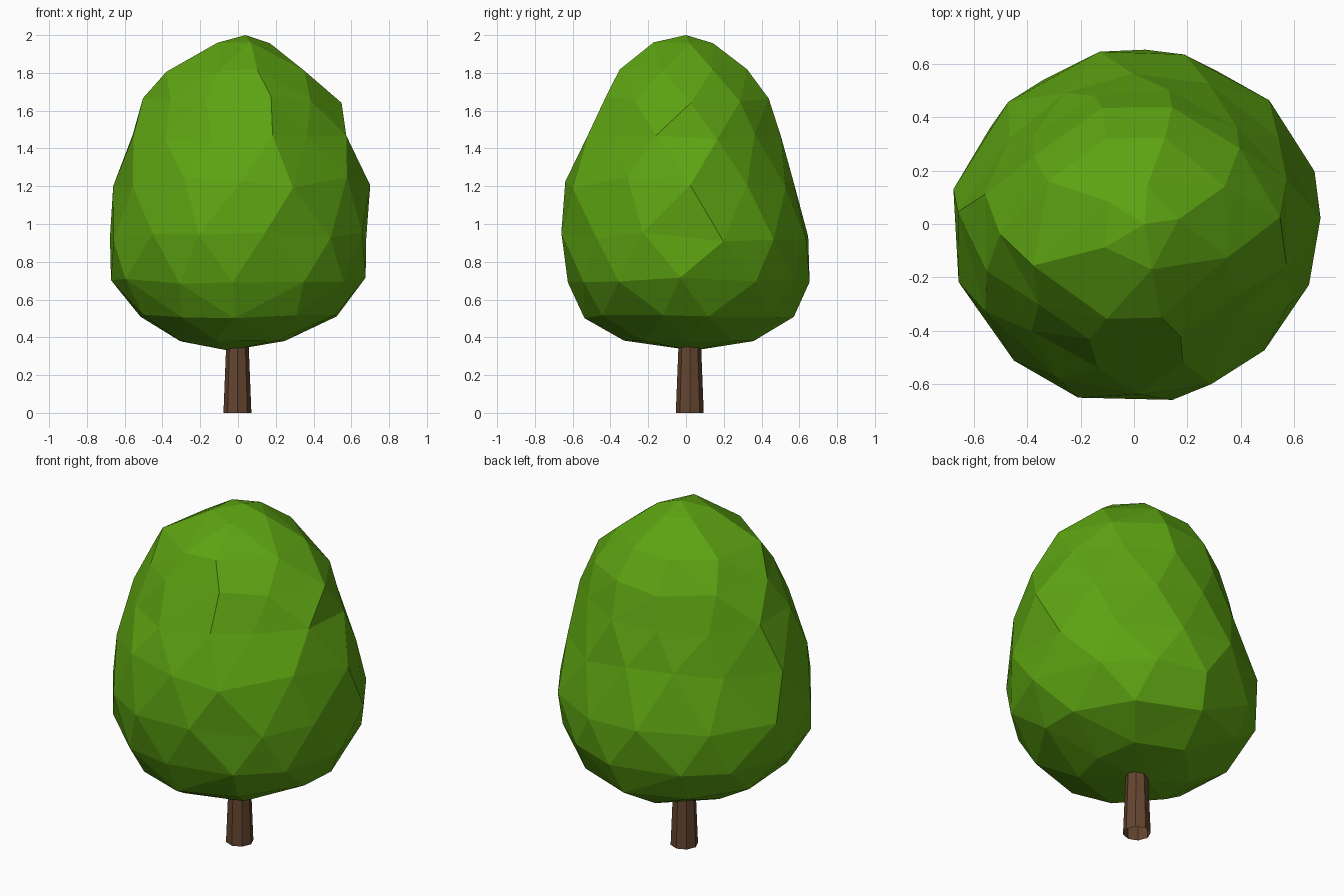
import bpy, bmesh, math, random
from mathutils import Vector

random.seed(11)
if "Cube" in bpy.data.objects:
    bpy.data.objects.remove(bpy.data.objects["Cube"], do_unlink=True)


def material(name, rgb):
    mat = bpy.data.materials.new(name)
    mat.use_nodes = True
    mat.diffuse_color = (*rgb, 1)
    mat.node_tree.nodes["Principled BSDF"].inputs["Base Color"].default_value = (*rgb, 1)
    return mat


def make_object(name, bm, mat):
    bmesh.ops.recalc_face_normals(bm, faces=bm.faces)
    mesh = bpy.data.meshes.new(name)
    bm.to_mesh(mesh)
    bm.free()
    mesh.materials.append(mat)
    obj = bpy.data.objects.new(name, mesh)
    bpy.context.collection.objects.link(obj)
    return obj


# Directions, in degrees around the trunk, in which the crown's reach is given
DIRECTIONS = (0, 30, 90, 150, 180, 210, 270, 330, 360)
# Crown rings: side count, height, reach in each direction
RINGS = [
    (7, 0.38, 0.24, 0.30, 0.36, 0.33, 0.29, 0.34, 0.34, 0.28),
    (10, 0.51, 0.52, 0.56, 0.56, 0.55, 0.52, 0.54, 0.53, 0.54),
    (12, 0.70, 0.67, 0.66, 0.64, 0.64, 0.67, 0.67, 0.61, 0.65),
    (12, 0.93, 0.70, 0.68, 0.66, 0.65, 0.70, 0.69, 0.66, 0.69),
    (12, 1.22, 0.70, 0.63, 0.56, 0.56, 0.67, 0.64, 0.64, 0.66),
    (12, 1.45, 0.63, 0.55, 0.50, 0.49, 0.62, 0.55, 0.54, 0.58),
    (10, 1.66, 0.54, 0.48, 0.44, 0.45, 0.51, 0.46, 0.45, 0.49),
    (8, 1.81, 0.32, 0.38, 0.33, 0.35, 0.40, 0.40, 0.36, 0.40),
    (5, 1.96, 0.17, 0.16, 0.14, 0.12, 0.12, 0.13, 0.18, 0.18),
]


def reach(angle, sides):
    degrees = math.degrees(angle) % 360
    spans = zip(DIRECTIONS, DIRECTIONS[1:], sides, sides[1:] + sides[:1])
    for low, high, first, last in spans:
        if low <= degrees <= high:
            return first + (last - first) * (degrees - low) / (high - low)


def hollow(angle, z):
    # Fold between two leaf clumps near the front left
    turn = math.remainder(angle - math.radians(-45), math.tau)
    return 0.06 * math.exp(-(turn / 0.3) ** 2 - ((z - 1.52) / 0.15) ** 2)


# Crown: facets are laid out on a ball, then pulled to the tree's outline
bm = bmesh.new()
targets = {}


def add_point(polar, angle, target):
    ball = Vector((math.sin(polar) * math.cos(angle), math.sin(polar) * math.sin(angle), -math.cos(polar)))
    targets[bm.verts.new(ball)] = target


add_point(0, 0, Vector((-0.05, 0.04, 0.33)))
add_point(math.pi, 0, Vector((0.04, 0, 2)))
for i, (count, height, *sides) in enumerate(RINGS):
    polar = math.pi * (i + 1) / (len(RINGS) + 1)
    start = (i % 2) * math.pi / count
    for k in range(count):
        angle = start + (k + random.uniform(-0.15, 0.15)) * math.tau / count
        lift = random.uniform(-0.03, 0.03) * math.sin(polar) ** 2
        # Keep lifted points on the slope of the outline
        slope = (height - 0.95) * 0.55
        r = (reach(angle, sides) - lift * slope) * random.uniform(0.995, 1.025)
        r -= hollow(angle, height + lift)
        x = max(-0.7, min(0.7, r * math.cos(angle)))
        y = max(-0.66, min(0.66, r * math.sin(angle)))
        add_point(polar, angle, Vector((x, y, height + lift)))
bmesh.ops.convex_hull(bm, input=bm.verts[:])
for vert, target in targets.items():
    vert.co = target
make_object("leafy_crown", bm, material("leaf green", (0.11, 0.37, 0.006)))

# Trunk: tapered eight-sided open post that runs up inside the crown
bm = bmesh.new()
bmesh.ops.create_cone(bm, cap_ends=False, segments=8, radius1=0.074, radius2=0.05, depth=0.6)
bmesh.ops.translate(bm, verts=bm.verts, vec=(-0.003, 0.02, 0.3))
make_object("trunk", bm, material("bark brown", (0.13, 0.06, 0.03)))
